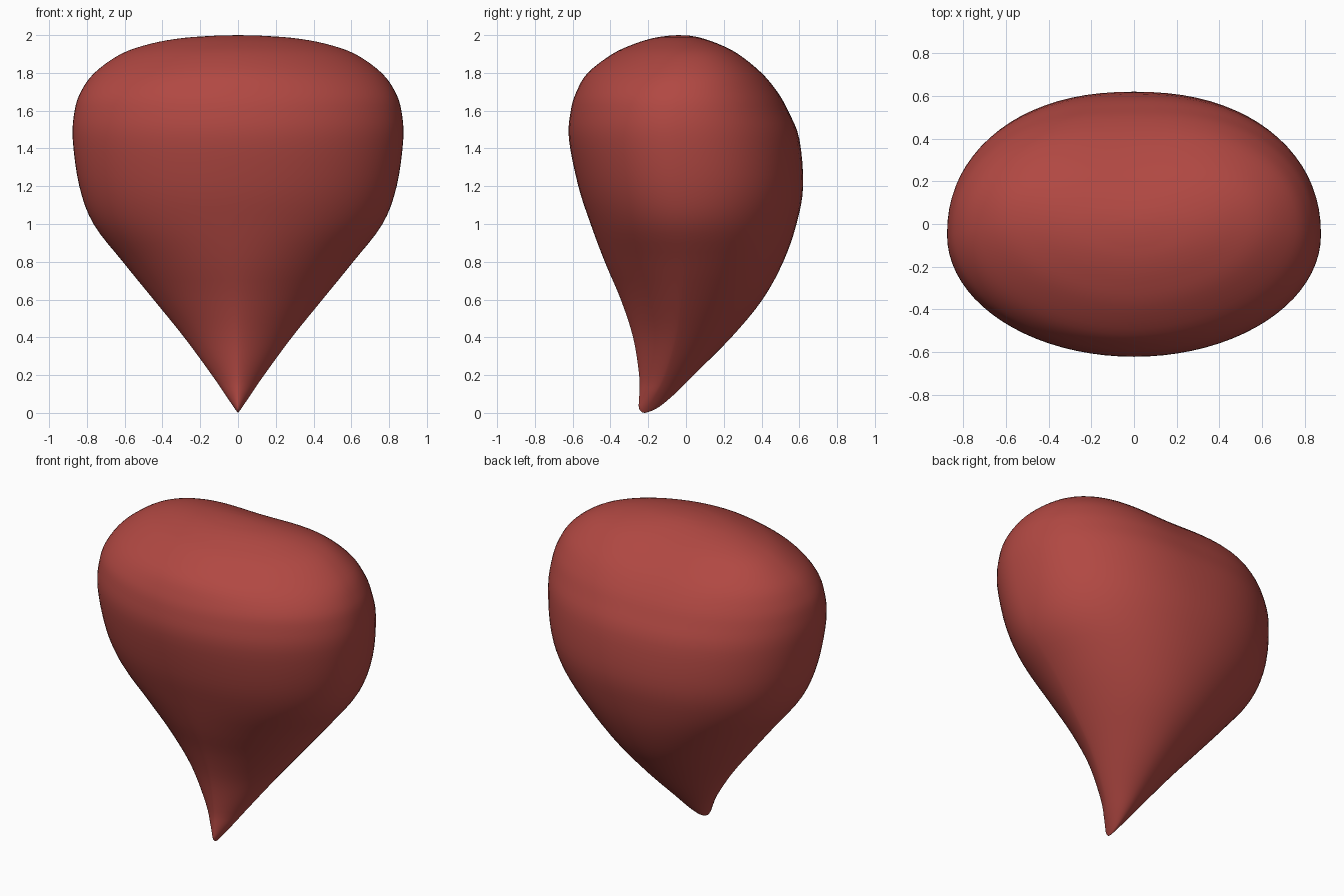
import bpy, bmesh, math

if "Cube" in bpy.data.objects:
    bpy.data.objects.remove(bpy.data.objects["Cube"])

# Cross-sections: height, half width, front y, back y, y of the widest point,
# front roundness, back roundness, depth of the dent in the back
sections = [
    (0.004, 0.004, -0.235, -0.20, -0.218, 2.0, 2.0, 0),
    (0.03, 0.022, -0.25, -0.145, -0.20, 1.8, 2.0, 0),
    (0.10, 0.070, -0.247, -0.06, -0.16, 1.6, 1.95, 0),
    (0.20, 0.138, -0.248, 0.04, -0.11, 1.5, 1.9, 0),
    (0.40, 0.285, -0.28, 0.24, -0.05, 1.5, 1.9, 0),
    (0.60, 0.447, -0.345, 0.405, -0.02, 1.62, 1.98, 0),
    (0.80, 0.610, -0.43, 0.515, 0.0, 1.8, 2.05, 0),
    (1.00, 0.765, -0.505, 0.585, -0.01, 1.95, 2.12, 0),
    (1.20, 0.840, -0.57, 0.62, -0.03, 2.0, 2.2, 0),
    (1.45, 0.875, -0.62, 0.61, -0.05, 2.0, 2.2, 0.01),
    (1.60, 0.865, -0.61, 0.56, -0.05, 2.0, 2.2, 0.02),
    (1.70, 0.832, -0.58, 0.513, -0.04, 2.0, 2.2, 0.03),
    (1.80, 0.760, -0.52, 0.437, -0.02, 1.9, 2.25, 0.04),
    (1.90, 0.620, -0.39, 0.32, 0.0, 1.85, 2.3, 0.05),
    (1.955, 0.460, -0.27, 0.21, 0.0, 1.85, 2.3, 0.045),
    (1.985, 0.290, -0.17, 0.10, -0.02, 1.9, 2.2, 0.02),
    (1.997, 0.120, -0.09, 0.02, -0.03, 2.0, 2.0, 0),
]
SIDES, STEPS = 80, 4


def spline(a, b, c, d, t):
    return tuple(0.5 * (2 * q + (r - p) * t + (2 * p - 5 * q + 4 * r - s) * t * t
                        + (3 * q - p - 3 * r + s) * t ** 3)
                 for p, q, r, s in zip(a, b, c, d))


def ring(bm, row):
    z, half, front, back, mid, front_pow, back_pow, dent = row
    verts = []
    for i in range(SIDES):
        a = math.tau * i / SIDES
        c, s = math.cos(a), math.sin(a)
        power, depth = (back_pow, back - mid) if s > 0 else (front_pow, mid - front)
        x = half * math.copysign(abs(c) ** (2 / power), c)
        y = mid + depth * math.copysign(abs(s) ** (2 / power), s)
        if s > 0:
            y -= dent * s * math.exp(-(x / 0.33) ** 2)
        verts.append(bm.verts.new((x, y, z)))
    return verts


# Loft the sections into one closed body
bm = bmesh.new()
rows = []
last = len(sections) - 1
for i in range(last):
    pts = [sections[min(max(i + k, 0), last)] for k in (-1, 0, 1, 2)]
    rows += [spline(*pts, j / STEPS) for j in range(STEPS)]
rows.append(sections[-1])
rings = [ring(bm, r) for r in rows]
for lo, hi in zip(rings, rings[1:]):
    for i in range(SIDES):
        k = (i + 1) % SIDES
        bm.faces.new((lo[i], lo[k], hi[k], hi[i]))

# Close the tip and the crown
tip = bm.verts.new((0, -0.218, 0))
crown = bm.verts.new((0, -0.04, 2))
for i in range(SIDES):
    k = (i + 1) % SIDES
    bm.faces.new((tip, rings[0][k], rings[0][i]))
    bm.faces.new((crown, rings[-1][i], rings[-1][k]))
bmesh.ops.recalc_face_normals(bm, faces=bm.faces)
for f in bm.faces:
    f.smooth = True

mesh = bpy.data.meshes.new("teardrop_body")
bm.to_mesh(mesh)
bm.free()
body = bpy.data.objects.new("teardrop_body", mesh)
bpy.context.collection.objects.link(body)

# Red surface
red = bpy.data.materials.new("red")
red.diffuse_color = (0.44, 0.065, 0.055, 1)
red.use_nodes = True
red.node_tree.nodes["Principled BSDF"].inputs["Base Color"].default_value = red.diffuse_color
mesh.materials.append(red)
